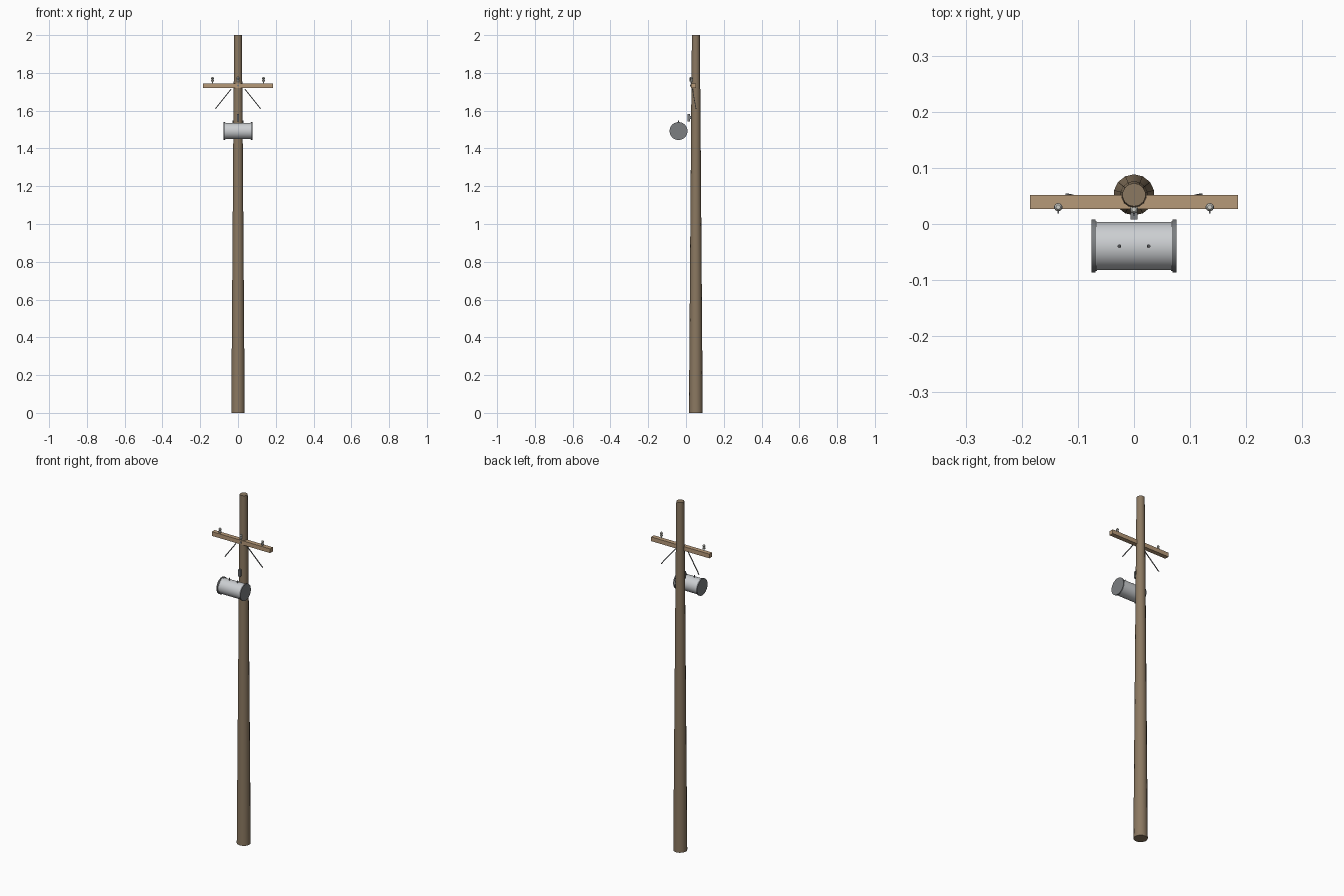
import bpy, bmesh, math
from mathutils import Vector

if "Cube" in bpy.data.objects:
    bpy.data.objects.remove(bpy.data.objects["Cube"])


def material(name, rgb):
    m = bpy.data.materials.new(name)
    m.diffuse_color = (*rgb, 1)
    m.use_nodes = True
    m.node_tree.nodes["Principled BSDF"].inputs["Base Color"].default_value = m.diffuse_color
    return m


pole_wood = material("pole_wood", (0.26, 0.19, 0.12))
arm_wood = material("arm_wood", (0.47, 0.32, 0.19))
dark_metal = material("dark_metal", (0.2, 0.21, 0.22))
light_metal = material("light_metal", (0.6, 0.62, 0.64))
ceramic = material("ceramic", (0.65, 0.65, 0.6))


def finish(name, bm, mat, smooth=None):
    bmesh.ops.recalc_face_normals(bm, faces=bm.faces)
    me = bpy.data.meshes.new(name)
    bm.to_mesh(me)
    bm.free()
    ob = bpy.data.objects.new(name, me)
    bpy.context.collection.objects.link(ob)
    me.materials.append(mat)
    if smooth:
        bpy.ops.object.select_all(action='DESELECT')
        bpy.context.view_layer.objects.active = ob
        ob.select_set(True)
        bpy.ops.object.shade_smooth_by_angle(angle=math.radians(smooth))
    return ob


def lathe(name, profile, origin, mat, sides=12, axis='Z', smooth=None):
    """Capped stack of rings; profile is a list of (radius, distance)."""
    bm = bmesh.new()
    o = Vector(origin)
    rings = []
    for r, d in profile:
        ring = []
        for i in range(sides):
            a = 2 * math.pi * (i + 0.5) / sides
            u, v = r * math.cos(a), r * math.sin(a)
            p = {'Z': (u, v, d), 'X': (d, u, v), 'Y': (u, d, v)}[axis]
            ring.append(bm.verts.new(o + Vector(p)))
        rings.append(ring)
    for a, b in zip(rings, rings[1:]):
        for i in range(sides):
            j = (i + 1) % sides
            bm.faces.new((a[i], a[j], b[j], b[i]))
    bm.faces.new(rings[0])
    bm.faces.new(rings[-1])
    return finish(name, bm, mat, smooth)


def box(name, lo, hi, mat):
    bm = bmesh.new()
    bmesh.ops.create_cube(bm, size=1)
    lo, hi = Vector(lo), Vector(hi)
    for v in bm.verts:
        v.co = (lo + hi) / 2 + v.co * (hi - lo)
    return finish(name, bm, mat)


def strut(name, a, b, w, t, mat):
    bm = bmesh.new()
    bmesh.ops.create_cube(bm, size=1)
    a, b = Vector(a), Vector(b)
    d = b - a
    n = Vector((0, 1, 0))
    s = d.cross(n).normalized()
    for v in bm.verts:
        v.co = (a + b) / 2 + s * v.co.x * w + n * v.co.y * t + d * v.co.z
    return finish(name, bm, mat)


# tapered pole
lathe("pole", [(0.0365, 0), (0.0335, 0.4), (0.0305, 0.8), (0.0275, 1.2),
               (0.0245, 1.6), (0.0208, 2.0)], (0, 0.052, 0), pole_wood, 14, smooth=30)

# crossarm with mounting bolt
box("crossarm", (-0.185, 0.027, 1.721), (0.185, 0.052, 1.745), arm_wood)
lathe("crossarm_bolt", [(0.005, 0), (0.005, 0.006)], (0, 0.022, 1.733), dark_metal, 6, 'Y')

# insulators and crossarm braces
insulator = [(0.003, 0), (0.003, 0.010), (0.0075, 0.010), (0.0075, 0.016),
             (0.005, 0.018), (0.005, 0.022), (0.007, 0.024), (0.007, 0.029), (0.004, 0.033)]
for side, x in (("left", -0.135), ("middle", 0), ("right", 0.135)):
    y = 0.03 if x else 0.026
    lathe(side + "_insulator", insulator, (x, y, 1.745), ceramic, 10, smooth=30)
    box(side + "_insulator_clip", (x - 0.0015, y - 0.011, 1.765), (x + 0.0015, y - 0.004, 1.768), dark_metal)
for side, s in (("left", -1), ("right", 1)):
    strut(side + "_brace", (s * 0.036, 0.034, 1.715), (s * 0.12, 0.053, 1.61), 0.005, 0.003, dark_metal)

# transformer drum with end flanges
c = (0, -0.0395, 1.492)
lathe("transformer_drum", [(0.043, -0.07), (0.043, 0.07)], c, light_metal, 32, 'X', 30)
for side, s in (("left", -1), ("right", 1)):
    lathe(side + "_drum_flange", [(0.0475, s * 0.069), (0.0475, s * 0.076)], c, dark_metal, 32, 'X', 30)
    lathe(side + "_drum_bead", [(0.0445, s * 0.066), (0.0445, s * 0.069)], c, light_metal, 32, 'X', 30)
    lathe(side + "_bushing", [(0.0035, 0), (0.0035, 0.008), (0.002, 0.008), (0.002, 0.014)],
          (s * 0.026, -0.0395, 1.534), dark_metal, 8)

# fuse cutout bracket on the pole
box("bracket_body", (-0.006, 0.008, 1.543), (0.006, 0.022, 1.582), dark_metal)
box("bracket_mount", (-0.004, 0.02, 1.556), (0.004, 0.034, 1.572), dark_metal)
